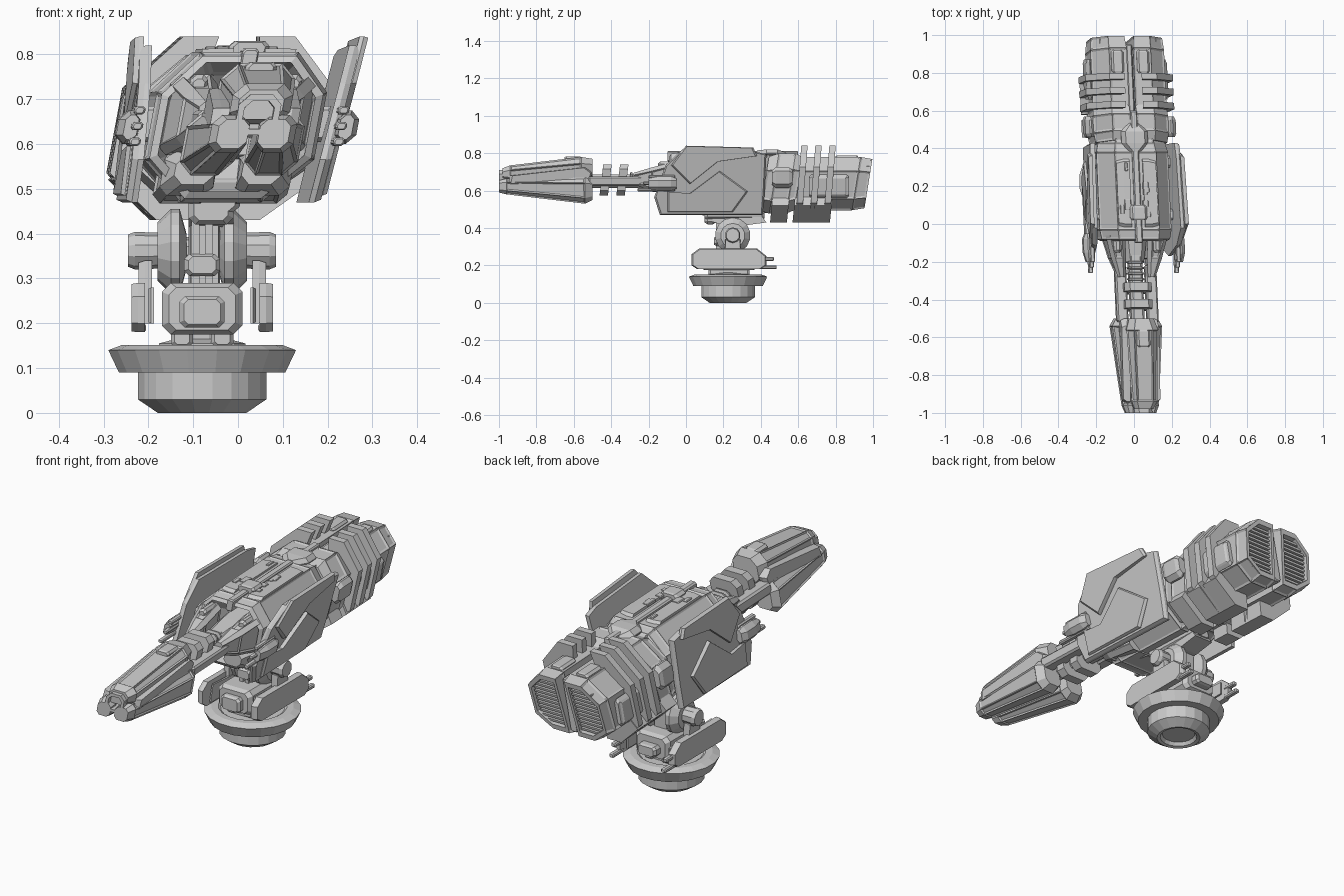
import bpy, bmesh, math, random

if "Cube" in bpy.data.objects:
    bpy.data.objects.remove(bpy.data.objects["Cube"])
random.seed(4)
CX, CY = -0.08, 0.225          # pedestal axis


def gun(u, y, h):
    """Gun space to world: slight yaw and sideways lean."""
    return (u - 0.008 - 0.045 * y + 0.19 * h, y, 0.635 + h)


def world(x, y, z):
    return (x, y, z)


def yoke(x, y, z):
    return (CX + x, y, z)


def solid(name, rings, inset=0, depth=0):
    """Skin a list of equal-length rings and cap both ends; optional inset panels."""
    bm = bmesh.new()
    vs = [[bm.verts.new(p) for p in r] for r in rings]
    n = len(vs[0])
    sides = []
    for a, b in zip(vs, vs[1:]):
        for i in range(n):
            sides.append(bm.faces.new((a[i], a[(i + 1) % n], b[(i + 1) % n], b[i])))
    bm.faces.new(vs[0])
    bm.faces.new(vs[-1])
    bmesh.ops.recalc_face_normals(bm, faces=bm.faces[:])
    if inset:
        big = [f for f in sides if f.calc_area() > 0.006]
        bmesh.ops.inset_individual(bm, faces=big, thickness=inset, depth=depth)
    me = bpy.data.meshes.new(name)
    bm.to_mesh(me)
    bm.free()
    ob = bpy.data.objects.new(name, me)
    bpy.context.collection.objects.link(ob)
    return ob


def cham(u0, u1, h0, h1, c=0.02):
    """Rectangle with cut corners."""
    return [(u0 + c, h0), (u1 - c, h0), (u1, h0 + c), (u1, h1 - c),
            (u1 - c, h1), (u0 + c, h1), (u0, h1 - c), (u0, h0 + c)]


def scaled(pts, k):
    mu = sum(p[0] for p in pts) / len(pts)
    mh = sum(p[1] for p in pts) / len(pts)
    return [(mu + (p[0] - mu) * k, mh + (p[1] - mh) * k) for p in pts]


def loft(name, secs, s=1, rake=0, fn=gun, **kw):
    """Cross-sections in the x-z plane stacked along y."""
    return solid(name, [[fn(s * u, y + rake * h, h) for u, h in pts] for y, pts in secs], **kw)


def box(name, u0, u1, y0, y1, h0, h1, c=0.01, s=1, fn=gun, **kw):
    p = cham(u0, u1, h0, h1, c)
    e = min(c, (y1 - y0) / 4)
    k = 1 - 1.6 * c / max(u1 - u0, h1 - h0)
    return loft(name, [(y0, scaled(p, k)), (y0 + e, p), (y1 - e, p), (y1, scaled(p, k))], s, fn=fn, **kw)


def slab(name, prof, u0, u1, s=1, lean=0, bend=0, k=0.93, fn=gun):
    """Side plate: y-h outline given thickness along u, outer edge bevelled."""
    rings = []
    for u, p in ((u0, prof), ((u0 + u1) / 2, prof), (u1, scaled(prof, k))):
        rings.append([fn(s * (u + lean * h - bend * abs(y - 0.1)), y, h) for y, h in p])
    return solid(name, rings)


def lathe(name, prof, n, axis='z', c=(CX, CY, 0), s=1):
    rings = []
    for r, t in prof:
        ring = []
        for i in range(n):
            a = 2 * math.pi * (i + 0.5) / n
            p, q = r * math.cos(a), r * math.sin(a)
            ring.append((c[0] + p, c[1] + q, c[2] + t) if axis == 'z'
                        else (c[0] + s * t, c[1] + p, c[2] + q))
        rings.append(ring)
    return solid(name, rings)


# --- Pedestal ---
lathe("base_dish", [(.075, .02), (.085, .004), (.1, 0), (.145, .03), (.145, .09), (.188, .09),
                    (.212, .14), (.18, .152), (.15, .152), (.14, .145)], 20)
lathe("base_turntable", [(.1, .14), (.1, .155), (.06, .165), (.06, .2)], 12)

# --- Yoke standing on the pedestal ---
box("yoke_block", -.17, .01, .08, .38, .175, .29, .02, fn=world)
box("yoke_front_grille", -.13, -.03, .05, .1, .19, .26, .012, fn=world)
box("yoke_rear_box", -.13, -.03, .36, .42, .2, .25, .012, fn=world)
for s, side in ((1, "right"), (-1, "left")):
    slab("yoke_side_armour_" + side, [(.03, .2), (.06, .18), (.4, .18), (.43, .2), (.43, .25), (.38, .29),
                                      (.07, .29), (.03, .26)], .128, .158, s, k=.96, fn=yoke)
    slab("yoke_inner_plate_" + side, [(.06, .2), (.4, .2), (.4, .26), (.08, .28)], .108, .12, s, fn=yoke)
    slab("yoke_strut_" + side, [(.2, .2), (.3, .2), (.29, .34), (.21, .34)], .112, .142, s, fn=yoke)
    for i, (y, z) in enumerate(((.485, .19), (.47, .235))):
        box("yoke_tail_%s_%d" % (side, i), .125, .15, .4, y, z - .01, z + .01, .005, s, fn=yoke)
    lathe("trunnion_hub_" + side, [(.03, .02), (.03, .06), (.04, .1), (.042, .15), (.036, .165)],
          10, 'x', (CX, .25, .362), s)
    lathe("trunnion_disc_" + side, [(.04, .035), (.095, .05), (.095, .07), (.065, .1), (.05, .1)],
          14, 'x', (CX, .25, .36), s)
    box("yoke_foot_" + side, .02, .07, .12, .34, .145, .19, .01, s, fn=yoke)
    box("neck_rod_" + side, .006, .024, .16, .19, .28, .46, .004, s, fn=yoke)
box("neck_core", -.11, -.04, .19, .3, .26, .48, .015, fn=world)
box("neck_cylinder_block", -.12, -.04, .15, .21, .305, .355, .012, fn=world)
solid("neck_saddle", [[(x, y, z) for y, z in ((.12, .44), (.2, .415), (.32, .415), (.43, .43), (.38, .5), (.14, .5))]
                      for x in (-.11, -.01)])
box("neck_front_cover", -.11, -.01, .1, .16, .42, .5, .015, fn=world)

# --- Main receiver, with a hollow front ---
body = [(-.09, -.165), (.09, -.165), (.19, -.07), (.19, .08), (.11, .17), (-.11, .17), (-.19, .08), (-.19, -.07)]
loft("receiver", [(.06, scaled(body, .45)), (.02, scaled(body, .7)), (-.09, scaled(body, .86)), (-.08, scaled(body, .95)),
                  (-.03, body), (.38, body), (.43, scaled(body, .93)), (.5, scaled(body, .8))],
     inset=.012, depth=-.004)
loft("receiver_front_core", [(-.2, scaled(body, .25)), (-.06, scaled(body, .36)), (.1, scaled(body, .45))])
box("top_spine", -.018, .018, -.1, .6, .12, .178, .006)
loft("top_hex_hatch", [(.38, cham(-.03, .03, .14, .18)), (.43, cham(-.07, .07, .14, .185)),
                       (.49, cham(-.07, .07, .14, .185)), (.54, cham(-.03, .03, .12, .165))])
box("top_sight", -.045, .045, .02, .1, .16, .195, .012)

for s, side in ((1, "right"), (-1, "left")):
    # front shoulders around the barrel root
    loft("front_prong_" + side, [(-.28, cham(.06, .1, .0, .06, .012)), (-.18, cham(.055, .135, -.04, .09)),
                                 (-.06, cham(.06, .165, -.06, .12))], s, inset=.01, depth=-.005)
    loft("front_chin_" + side, [(-.12, cham(.03, .12, -.125, -.06)), (-.06, cham(.025, .145, -.15, -.05)),
                                (.1, cham(.02, .15, -.168, -.04))], s, inset=.01, depth=-.006)
    box("front_lamp_" + side, .085, .125, -.15, -.05, .065, .12, .012, s)
    # side armour wings
    wing = [(-.14, -.165), (.41, -.165), (.42, -.05), (.43, .16), (.36, .175), (-.02, .185), (-.11, .1), (-.17, -.07)]
    slab("side_plate_" + side, wing, .212, .238, s, .07, .04, .97)
    slab("side_plate_upper_" + side, [(.02, .0), (.17, .12), (.38, .15), (.36, .195), (-.0, .205), (-.08, .1)],
         .23, .25, s, .07, .04, .96)
    slab("side_plate_lower_" + side, [(-.1, -.15), (.25, -.15), (.33, -.04), (.18, .07), (.02, -.05), (-.1, -.04)],
         .23, .248, s, .07, .04, .96)
    for i, (h, l) in enumerate(((-.03, -.26), (.005, -.23), (.04, -.2))):
        box("plate_prong_%s_%d" % (side, i), .215, .24, l, -.06, h - .009, h + .009, .005, s)
    loft("plate_pod_" + side, [(-.2, cham(.225, .255, -.025, .03, .01)), (-.15, cham(.22, .268, -.035, .04)),
                               (-.08, cham(.22, .268, -.035, .04)), (-.05, cham(.225, .255, -.025, .03, .01))], s)
    for i, y in enumerate((.02, .3)):
        box("plate_bracket_%s_%d" % (side, i), .15, .22, y, y + .06, -.03, .05, .012, s)
    # top deck panels on the receiver
    slab("deck_panel_" + side, [(-.04, .15), (.36, .15), (.33, .178), (0, .178)], .035, .105, s, k=.95)

    # --- Rear engine half with raked vent ---
    rear = [(.017, .145), (.11, .145), (.195, .07), (.195, -.08), (.11, -.14), (.017, -.14)]
    big = [(u * (1.02 if u > .1 else 1), h * 1.13) for u, h in rear]
    loft("rear_block_" + side, [(.42, scaled(big, .9)), (.47, big), (.56, big), (.6, rear), (.91, rear),
                                (.975, scaled(rear, .92)), (.975, scaled(rear, .76)), (.94, scaled(rear, .72))],
         s, .16, inset=.014, depth=-.005)
    for i in range(11):
        h = -.092 + .0185 * i
        w = .168 - .35 * max(0, abs(h) - .045)
        slat = cham(.04, w, h - .005, h + .005, .002)
        loft("vent_slat_%s_%d" % (side, i), [(.93, slat), (.965, slat)], s, .16)
    box("rear_side_panel_" + side, .185, .21, .66, .87, -.075, .05, .012, s, inset=.012, depth=.005)
    box("rear_top_panel_" + side, .035, .1, .8, .92, .13, .153, .01, s)
    box("rear_side_pod_" + side, .19, .24, .46, .57, -.02, .09, .02, s)

    # ribs clamped around the rear half
    outer = [(.045, .205), (.125, .205), (.232, .09), (.232, -.1), (.115, -.205), (.04, -.205)]
    inner = [(.06, -.13), (.1, -.13), (.18, -.08), (.18, .07), (.1, .13), (.06, .13)]
    for i, y in enumerate((.6, .675, .75)):
        loft("rear_rib_%s_%d" % (side, i), [(y, outer + inner), (y + .034, outer + inner)], s, .08)
    low = [(.04, -.205), (.115, -.205), (.225, -.115), (.19, -.07), (.1, -.12), (.04, -.12)]
    for i, y in enumerate((.47, .59, .7)):
        loft("lower_rib_%s_%d" % (side, i), [(y, low), (y + .09, low)], s, .1)

    # --- Lower barrel jaws and their arms ---
    loft("lower_jaw_" + side, [(-1.0, cham(.012, .08, -.045, .02, .015)), (-.96, cham(.01, .095, -.055, .03)),
                               (-.54, cham(.012, .132, -.105, .035, .03)), (-.5, cham(.02, .11, -.085, .02))],
         s, inset=.01, depth=-.005)
    slab("jaw_side_strip_" + side, [(-.95, .0), (-.52, -.0), (-.5, .06), (-.54, .09), (-.94, .045)],
         .06, .098, s, k=.95)
    box("side_arm_" + side, .05, .11, -.52, -.22, -.01, .04, .008, s)

box("rear_keel", -.016, .016, .45, .95, -.12, .125, .006)
box("underside_mount", -.05, .05, .1, .42, -.19, -.14, .015)

# --- Barrel: arm, collars, upper jaw and muzzle ---
box("barrel_arm", -.035, .035, -.6, -.05, -.02, .05, .012)
for i, y in enumerate((-.455, -.365)):
    c = cham(-.072, .072, -.06, .105, .025)
    loft("barrel_collar_%d" % i, [(y, c), (y + .045, c)], rake=.12)
for i in range(4):
    box("barrel_ring_%d" % i, -.042, .042, -.3 + .03 * i, -.285 + .03 * i, -.02, .065, .015)
loft("upper_jaw", [(-.98, cham(-.045, .055, .02, .085)), (-.94, cham(-.06, .075, .01, .1, .025)),
                   (-.56, cham(-.078, .09, .0, .145, .035)), (-.5, cham(-.06, .07, .02, .135, .03))],
     inset=.01, depth=-.005)
mz = cham(-.045, .05, -.015, .075, .022)
loft("muzzle", [(-.93, scaled(mz, .65)), (-1.0, scaled(mz, .7)), (-1.0, mz), (-.9, mz)])
box("jaw_top_hatch", -.03, .04, -.65, -.56, .115, .148, .01)

# --- Scattered small surface details on the receiver deck ---
for i in range(8):
    u, y = random.uniform(.04, .095), random.uniform(.02, .32)
    a, b = random.uniform(.008, .018), random.uniform(.01, .03)
    box("deck_detail_%d" % i, u - a, u + a, y - b, y + b, .168, .183, .003, random.choice((1, -1)))
